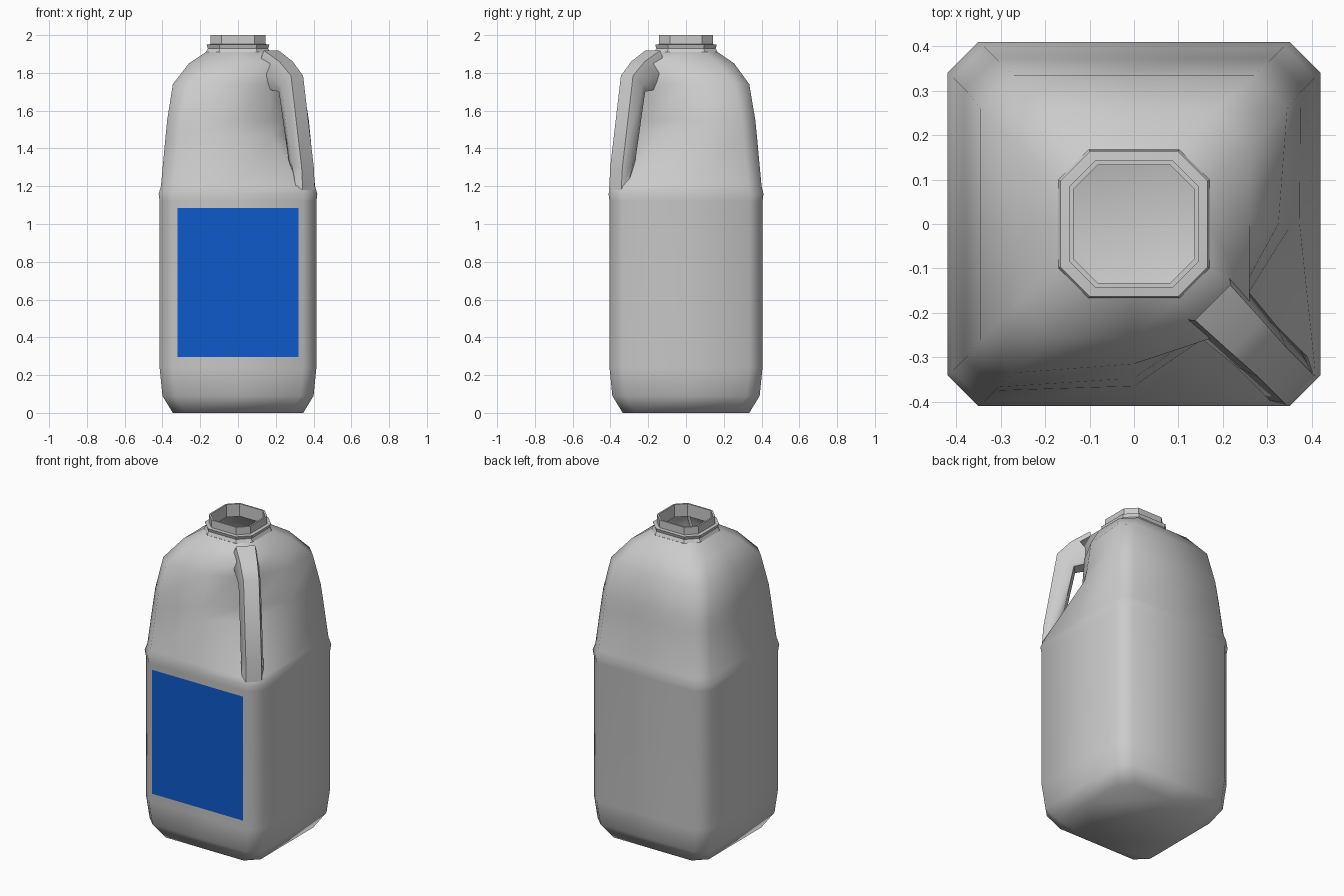
import bpy, bmesh
from math import radians, sqrt

if "Cube" in bpy.data.objects:
    bpy.data.objects.remove(bpy.data.objects["Cube"])


def finish(name, rings, cap_start=False, cap_end=False, angle=60):
    """Skin a list of equal-length closed rings into one smooth object."""
    bm = bmesh.new()
    loops = [[bm.verts.new(p) for p in r] for r in rings]
    n = len(rings[0])
    for a, b in zip(loops, loops[1:]):
        for i in range(n):
            j = (i + 1) % n
            bm.faces.new((a[i], a[j], b[j], b[i]))
    if cap_start:
        bm.faces.new(loops[0][::-1])
    if cap_end:
        bm.faces.new(loops[-1])
    me = bpy.data.meshes.new(name)
    bm.to_mesh(me)
    bm.free()
    ob = bpy.data.objects.new(name, me)
    bpy.context.collection.objects.link(ob)
    bpy.ops.object.select_all(action='DESELECT')
    ob.select_set(True)
    bpy.context.view_layer.objects.active = ob
    bpy.ops.object.shade_smooth_by_angle(angle=radians(angle))
    return ob


def ring(z, hx, hy, c, recess=None):
    """Chamfered rectangle with side midpoints; recess pulls in the handle corner."""
    pts = [(0, -hy), (hx - c, -hy), (hx, c - hy), (hx, 0),
           (hx, hy - c), (hx - c, hy), (0, hy), (c - hx, hy),
           (-hx, hy - c), (-hx, 0), (-hx, c - hy), (c - hx, -hy)]
    if recess:
        mid, a, b = recess
        pts[0:4] = [(0, -hy + mid), (a, -b), (b, -a), (hx - mid, 0)]
    return [(x, y, z) for x, y in pts]


# Body: square bottle with chamfered corners and a pinched grip corner
body = [
    ring(0.0, 0.345, 0.335, 0.07),
    ring(0.09, 0.400, 0.390, 0.07),
    ring(0.24, 0.415, 0.405, 0.07),
    ring(1.12, 0.415, 0.405, 0.07),
    ring(1.16, 0.420, 0.410, 0.07),
    ring(1.20, 0.408, 0.400, 0.07),
    ring(1.47, 0.383, 0.375, 0.07, (0.01, 0.175, 0.25)),
    ring(1.55, 0.375, 0.367, 0.07, (0.02, 0.175, 0.245)),
    ring(1.74, 0.345, 0.335, 0.075, (0.02, 0.165, 0.235)),
    ring(1.85, 0.260, 0.255, 0.08),
    ring(1.91, 0.170, 0.168, 0.07),
]
finish("bottle_body", body, cap_start=True)

# Neck: flange, spout and a thin inner wall
neck = [(1.91, 0.170), (1.93, 0.160), (1.95, 0.166), (1.952, 0.146),
        (2.0, 0.146), (2.0, 0.136), (1.92, 0.136)]
finish("neck", [ring(z, h, h - 0.003, h * 0.4) for z, h in neck], angle=35)

# Handle: hexagonal tube in the diagonal plane, given as inner and outer (u, z)
path = [((0.47, 1.22), (0.53, 1.18), 0.065),
        ((0.417, 1.34), (0.522, 1.30), 0.065),
        ((0.345, 1.70), (0.442, 1.785), 0.065),
        ((0.285, 1.71), (0.36, 1.86), 0.072),
        ((0.20, 1.74), (0.25, 1.918), 0.08)]
sections = []
for (ui, zi), (uo, zo), w in path:
    sec = []
    for t, v in ((0, -0.6), (0.45, -1), (1, -0.7), (1, 0.7), (0.45, 1), (0, 0.6)):
        u, z = ui + (uo - ui) * t, zi + (zo - zi) * t
        sec.append(((u + v * w) / sqrt(2), (v * w - u) / sqrt(2), z))
    sections.append(sec)
finish("handle", sections)

# Label: blue panel on the front face
y = -0.409
me = bpy.data.meshes.new("label")
me.from_pydata([(-0.32, y, 0.295), (0.32, y, 0.295), (0.32, y, 1.085), (-0.32, y, 1.085)],
               [], [(0, 1, 2, 3)])
label = bpy.data.objects.new("label", me)
bpy.context.collection.objects.link(label)
blue = bpy.data.materials.new("blue")
blue.diffuse_color = (0.004, 0.1, 0.6, 1)
blue.use_nodes = True
blue.node_tree.nodes["Principled BSDF"].inputs["Base Color"].default_value = blue.diffuse_color
me.materials.append(blue)
